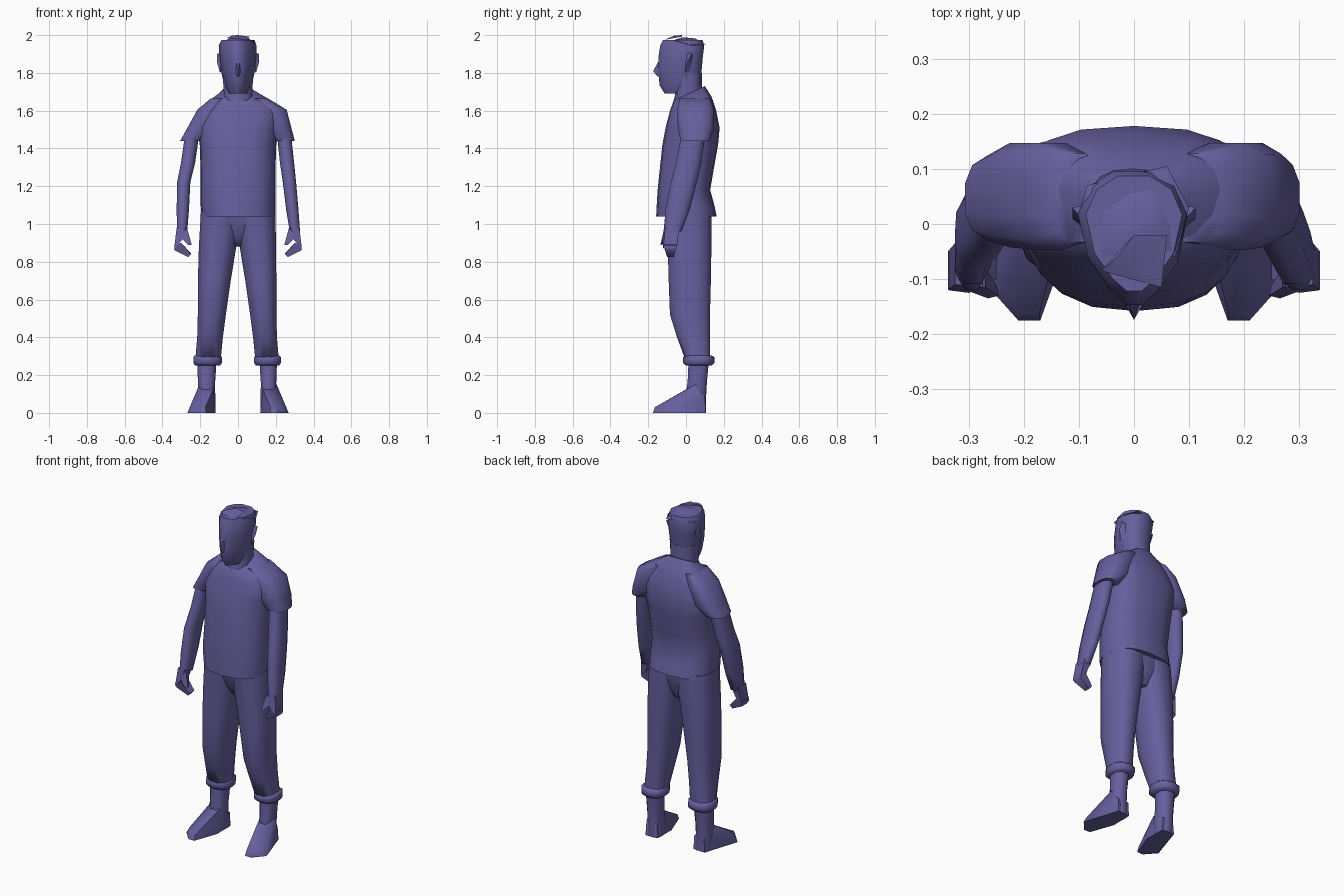
import bpy, bmesh, math

mat = bpy.data.materials.new("muted violet")
mat.diffuse_color = (0.135, 0.115, 0.34, 1)


def finish(name, bm, angle=35):
    bmesh.ops.recalc_face_normals(bm, faces=bm.faces)
    me = bpy.data.meshes.new(name)
    bm.to_mesh(me)
    bm.free()
    ob = bpy.data.objects.new(name, me)
    bpy.context.collection.objects.link(ob)
    me.materials.append(mat)
    bpy.ops.object.select_all(action='DESELECT')
    ob.select_set(True)
    bpy.context.view_layer.objects.active = ob
    bpy.ops.object.shade_smooth_by_angle(angle=math.radians(angle))
    return ob


def loft(name, rings, n=12, power=2.4, taper=0.0, side=1, angle=55):
    """Skin rings (x0, x1, y0, y1, z, optional rise to the back); taper narrows the front."""
    bm = bmesh.new()
    loops = []
    for x0, x1, y0, y1, z, *rise in rings:
        loop = []
        for i in range(n):
            a = 2 * math.pi * (i + 0.5) / n
            c, s = math.cos(a), math.sin(a)
            px = math.copysign(abs(c) ** (2 / power), c)
            py = math.copysign(abs(s) ** (2 / power), s)
            dz = rise[0] * py if rise else 0
            px *= 1 + taper * min(py, 0)
            loop.append(bm.verts.new((side * ((x0 + x1) / 2 + px * (x1 - x0) / 2),
                                      (y0 + y1) / 2 + py * (y1 - y0) / 2, z + dz)))
        loops.append(loop)
    for a, b in zip(loops, loops[1:]):
        for i in range(n):
            j = (i + 1) % n
            bm.faces.new((a[i], a[j], b[j], b[i]))
    bm.faces.new(loops[0])
    bm.faces.new(loops[-1])
    return finish(name, bm, angle)


def hull(name, pts, side=1, angle=45):
    bm = bmesh.new()
    for x, y, z in pts:
        bm.verts.new((side * x, y, z))
    bmesh.ops.convex_hull(bm, input=bm.verts)
    junk = [v for v in bm.verts if not v.link_faces]
    bmesh.ops.delete(bm, geom=junk, context='VERTS')
    return finish(name, bm, angle)


# shirt body, sloping up to the collar
loft("shirt_body", [
    (-0.195, 0.20, -0.158, 0.162, 1.04),
    (-0.20, 0.20, -0.155, 0.15, 1.10),
    (-0.20, 0.20, -0.15, 0.128, 1.18),
    (-0.20, 0.20, -0.14, 0.145, 1.28),
    (-0.205, 0.205, -0.125, 0.17, 1.42),
    (-0.22, 0.22, -0.108, 0.178, 1.51),
    (-0.19, 0.23, -0.085, 0.16, 1.60),
    (-0.14, 0.16, -0.068, 0.135, 1.66, 0.015),
    (-0.085, 0.08, -0.055, 0.10, 1.695, 0.035)], n=18, power=2.6, taper=0.1)

# neck and head
loft("neck", [
    (-0.08, 0.08, -0.085, 0.10, 1.62, 0.03),
    (-0.078, 0.078, -0.058, 0.085, 1.70, 0.02),
    (-0.085, 0.085, -0.06, 0.085, 1.80)], n=10)
loft("head", [
    (-0.05, 0.05, -0.115, 0.00, 1.69),
    (-0.075, 0.075, -0.143, 0.075, 1.735),
    (-0.09, 0.09, -0.15, 0.085, 1.80),
    (-0.10, 0.10, -0.15, 0.092, 1.88),
    (-0.105, 0.10, -0.14, 0.10, 1.945),
    (-0.09, 0.09, -0.125, 0.09, 1.975)], n=12, taper=0.55)
hull("nose", [(-0.012, -0.135, 1.88), (0.012, -0.135, 1.88), (0, -0.174, 1.81),
              (-0.025, -0.13, 1.79), (0.025, -0.13, 1.79), (0, -0.15, 1.78)])
# layered hair tufts on the crown
hull("hair_crown", [(-0.10, 0.02, 1.94), (-0.085, 0.07, 1.955), (0.06, 0.105, 1.95),
                    (0.10, 0.03, 1.945), (0.075, -0.06, 1.97), (-0.06, -0.06, 1.975),
                    (0.05, -0.02, 1.988), (-0.04, -0.01, 1.988), (0.02, 0.05, 1.982)])
hull("hair_tuft", [(-0.06, -0.085, 1.985), (0.05, -0.115, 1.975), (0.06, -0.02, 1.992),
                   (0.0, -0.02, 2.0), (-0.03, -0.06, 1.998), (0, -0.07, 1.985)])

# the two sides differ slightly: sleeve outer edges and arm outer edges per side
sleeve_edge = {1: (0.302, 0.287, 0.26, 0.16), -1: (0.308, 0.275, 0.217, 0.145)}
arm_edge = {1: (0.33, 0.322, 0.31, 0.30, 0.285), -1: (0.325, 0.327, 0.325, 0.305, 0.285)}

for s, tag in ((1, "left"), (-1, "right")):
    hull(tag + "_ear", [(0.085, 0.0, 1.91), (0.112, 0.03, 1.90), (0.112, 0.01, 1.86),
                        (0.095, -0.005, 1.80), (0.085, 0.02, 1.81), (0.085, 0.035, 1.89)], s)
    # sleeve and bare arm
    e = sleeve_edge[s]
    loft(tag + "_sleeve", [
        (0.185, e[0], -0.03, 0.125, 1.44),
        (0.12, e[1], -0.045, 0.15, 1.50),
        (0.08, e[2], -0.05, 0.15, 1.605),
        (0.06, e[3], -0.035, 0.13, 1.665)], n=12, side=s, power=2.6)
    a = arm_edge[s]
    loft(tag + "_arm", [
        (a[0] - 0.058, a[0], -0.122, -0.02, 0.96),
        (a[1] - 0.07, a[1], -0.112, 0.025, 1.08),
        (a[2] - 0.075, a[2], -0.085, 0.062, 1.22),
        (a[3] - 0.08, a[3], -0.06, 0.085, 1.32),
        (a[4] - 0.08, a[4], -0.03, 0.105, 1.46)], n=8, side=s, angle=70)
    # hand: palm, curled fingers, thumb
    hull(tag + "_palm", [(0.275, -0.115, 0.98), (0.325, -0.11, 0.98), (0.275, -0.035, 0.98),
                         (0.325, -0.035, 0.98), (0.338, -0.12, 0.87), (0.338, -0.05, 0.87),
                         (0.30, -0.125, 0.91), (0.30, -0.045, 0.91)], s, 60)
    hull(tag + "_fingers", [(0.338, -0.12, 0.89), (0.338, -0.05, 0.89), (0.30, -0.12, 0.90),
                            (0.30, -0.05, 0.90), (0.335, -0.11, 0.86), (0.335, -0.055, 0.86),
                            (0.25, -0.10, 0.84), (0.25, -0.06, 0.845),
                            (0.265, -0.10, 0.825), (0.265, -0.065, 0.825)], s, 60)
    hull(tag + "_thumb", [(0.27, -0.115, 0.98), (0.27, -0.08, 0.98), (0.305, -0.12, 0.93),
                          (0.295, -0.08, 0.92), (0.265, -0.135, 0.89), (0.245, -0.13, 0.89),
                          (0.25, -0.11, 0.895)], s, 60)
    # trouser leg, rolled cuff, ankle and foot
    o = 0.01 if s < 0 else 0
    loft(tag + "_trouser_leg", [
        (0.09, 0.218 + o, -0.005, 0.13, 0.28),
        (0.078, 0.208 + o, -0.05, 0.13, 0.40),
        (0.062, 0.205 + o, -0.088, 0.13, 0.52),
        (0.036, 0.205 + o, -0.095, 0.135, 0.70),
        (0.006, 0.205 + o / 2, -0.10, 0.138, 0.88),
        (-0.03, 0.20, -0.108, 0.138, 1.06)], n=12, side=s, angle=70)
    loft(tag + "_cuff", [
        (0.092, 0.22 + o, 0.0, 0.135, 0.25),
        (0.082, 0.23 + o, -0.015, 0.15, 0.265),
        (0.082, 0.23 + o, -0.015, 0.15, 0.295),
        (0.092, 0.22 + o, 0.0, 0.135, 0.305)], n=10, side=s)
    loft(tag + "_ankle", [
        (0.115, 0.20 + o, 0.01, 0.108, 0.0),
        (0.117, 0.205 + o, -0.01, 0.11, 0.08),
        (0.118, 0.205 + o, 0.005, 0.114, 0.16),
        (0.11, 0.21 + o, 0.01, 0.125, 0.28)], n=8, side=s, angle=70)
    hull(tag + "_foot", [
        (0.12, 0.10, 0), (0.198, 0.105, 0), (0.268, -0.11, 0), (0.21, -0.175, 0),
        (0.17, -0.175, 0), (0.118, -0.03, 0), (0.255, -0.10, 0.03), (0.205, -0.165, 0.03),
        (0.172, -0.165, 0.03), (0.125, -0.02, 0.08), (0.21, -0.01, 0.10), (0.13, 0.01, 0.13),
        (0.205, 0.05, 0.15), (0.195, 0.10, 0.08), (0.125, 0.10, 0.08)], s)

# trouser seat joining both legs
loft("trouser_seat", [
    (-0.03, 0.03, -0.04, 0.09, 0.88),
    (-0.09, 0.09, -0.075, 0.115, 0.93),
    (-0.18, 0.18, -0.095, 0.13, 1.0),
    (-0.195, 0.195, -0.105, 0.135, 1.06)], n=14, power=2.8)
